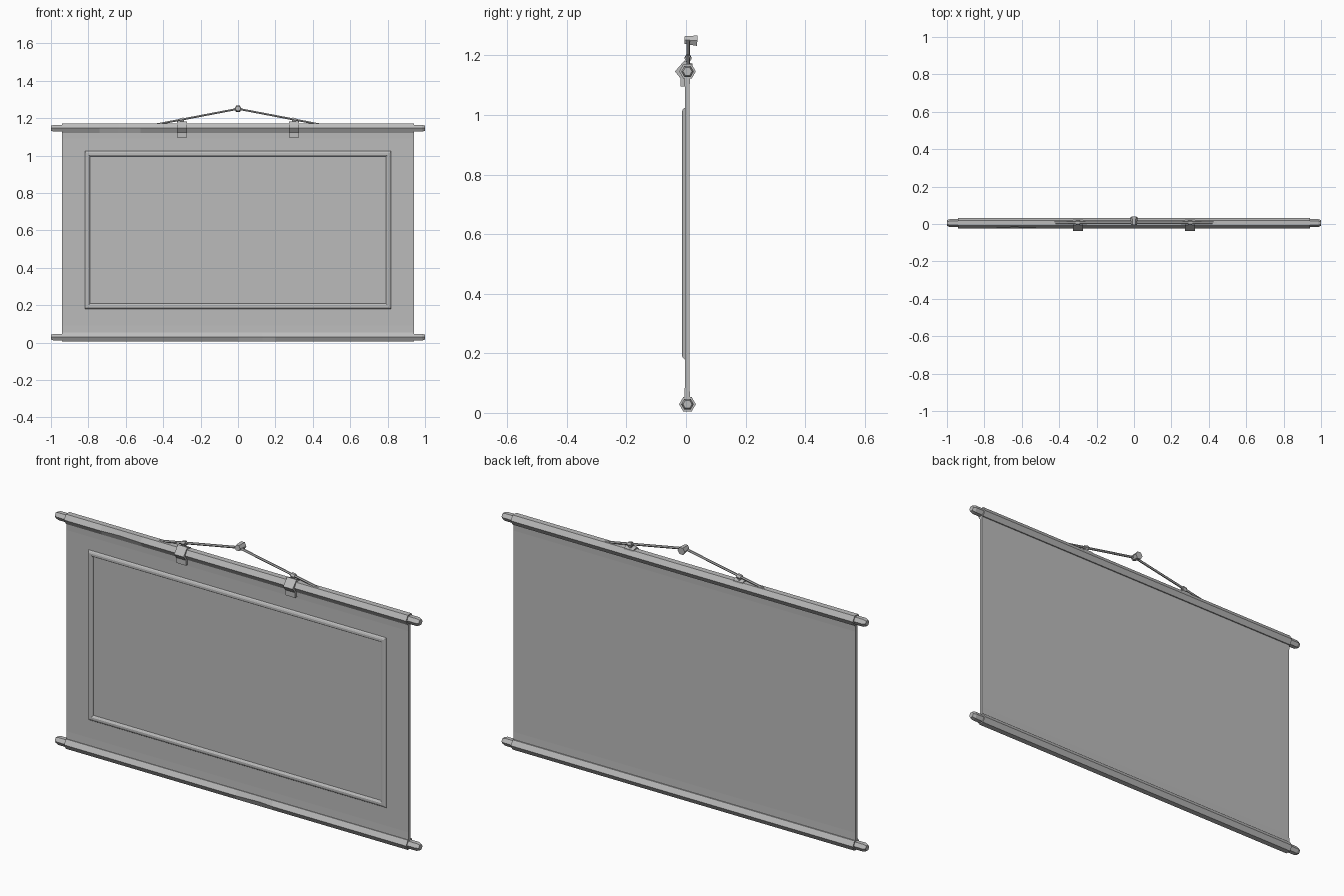
import bpy, bmesh
from math import cos, sin, pi, sqrt
from mathutils import Vector

cube = bpy.data.objects.get("Cube")
if cube:
    bpy.data.objects.remove(cube, do_unlink=True)

grey = bpy.data.materials.new("plain_grey")
grey.use_nodes = True
grey.diffuse_color = (0.5, 0.5, 0.5, 1)
grey.node_tree.nodes["Principled BSDF"].inputs["Base Color"].default_value = (0.5, 0.5, 0.5, 1)

ROD_Y, TOP_Z, LOW_Z, ROD_R = 0.005, 1.146, 0.029, 0.028


def finish(name, bm):
    bmesh.ops.recalc_face_normals(bm, faces=bm.faces)
    mesh = bpy.data.meshes.new(name)
    bm.to_mesh(mesh)
    bm.free()
    mesh.materials.append(grey)
    obj = bpy.data.objects.new(name, mesh)
    bpy.context.collection.objects.link(obj)
    return obj


def loft(name, rings, closed=False):
    """Skin a list of point rings, capped unless closed into a loop."""
    bm = bmesh.new()
    rows = [[bm.verts.new(p) for p in ring] for ring in rings]
    n = len(rows[0])
    pairs = list(zip(rows, rows[1:]))
    if closed:
        pairs.append((rows[-1], rows[0]))
    else:
        bm.faces.new(rows[0])
        bm.faces.new(rows[-1])
    for a, b in pairs:
        for i in range(n):
            j = (i + 1) % n
            bm.faces.new((a[i], a[j], b[j], b[i]))
    return finish(name, bm)


def extrude_x(name, profile, x0, x1):
    return loft(name, [[(x, y, z) for y, z in profile] for x in (x0, x1)])


def hexagon(x, z, r, dent=0.0):
    """Hexagon across x; the front ridge can be worn back by dent."""
    ring = []
    for k in range(6):
        rr = r - dent if k == 3 else r
        ring.append((x, ROD_Y + rr * cos(k * pi / 3), z + rr * sin(k * pi / 3)))
    return ring


def tube(name, a, b, r0, r1, sides=6):
    a, b = Vector(a), Vector(b)
    turn = (b - a).to_track_quat('Z', 'Y')
    rings = []
    for p, r in ((a, r0), (b, r1)):
        rings.append([p + turn @ Vector((r * cos(2 * pi * k / sides), r * sin(2 * pi * k / sides), 0))
                      for k in range(sides)])
    return loft(name, rings)


# Rods with a worn chip on the front ridge, and narrower end knobs
for label, z, chip in (("top", TOP_Z, (-0.74, -0.64, -0.52)), ("bottom", LOW_Z, (0.0, 0.13, 0.2))):
    stations = [(-0.94, 0), (chip[0], 0), (chip[1], 0.007), (chip[2], 0), (0.94, 0)]
    loft(label + "_rod", [hexagon(x, z, ROD_R, d) for x, d in stations])
    for side, s in (("left", 1), ("right", -1)):
        loft(f"{label}_{side}_knob",
             [hexagon(s * x, z, r) for x, r in ((0.935, 0.021), (0.985, 0.021), (1.0, 0.015))])

# Hanging sheet, slightly thicker where it meets the rods
extrude_x("sheet", [(-0.006, 0.03), (-0.004, 0.09), (-0.004, 1.09), (-0.006, 1.14),
                    (0.014, 1.14), (0.012, 1.09), (0.012, 0.09), (0.014, 0.03)], -0.94, 0.94)

# Raised border moulding: four mitred corners
section = [(0.82, -0.003), (0.815, -0.01), (0.808, -0.013), (0.799, -0.013), (0.793, -0.009), (0.79, -0.003)]
mid, drop = 0.602, 0.82 - 0.423
loft("border_frame",
     [[(sx * w, y, mid + sz * (w - drop)) for w, y in section]
      for sx, sz in ((1, 1), (-1, 1), (-1, -1), (1, -1))], closed=True)

# Clips hooked over the top rod, with cord knots
clip = [(0.022, 1.172), (-0.006, 1.182), (-0.037, 1.146), (-0.018, 1.122), (-0.018, 1.096),
        (-0.004, 1.096), (-0.004, 1.165), (0.022, 1.165)]
for side, s in (("left", 1), ("right", -1)):
    extrude_x(side + "_clip", clip, s * 0.3 - 0.026, s * 0.3 + 0.026)
    tube(side + "_knot", (s * 0.29, 0.007, 1.193), (s * 0.31, 0.007, 1.189), 0.012, 0.012)
    tube(side + "_knot_stem", (s * 0.3, 0.007, 1.165), (s * 0.3, 0.007, 1.192), 0.008, 0.008)
    tube(side + "_cord", (s * 0.45, 0.007, 1.164), (0, 0.007, 1.25), 0.006, 0.006)

# Wall peg holding the cord
tube("wall_peg", (0, -0.005, 1.252), (0, 0.038, 1.249), 0.015, 0.02)
